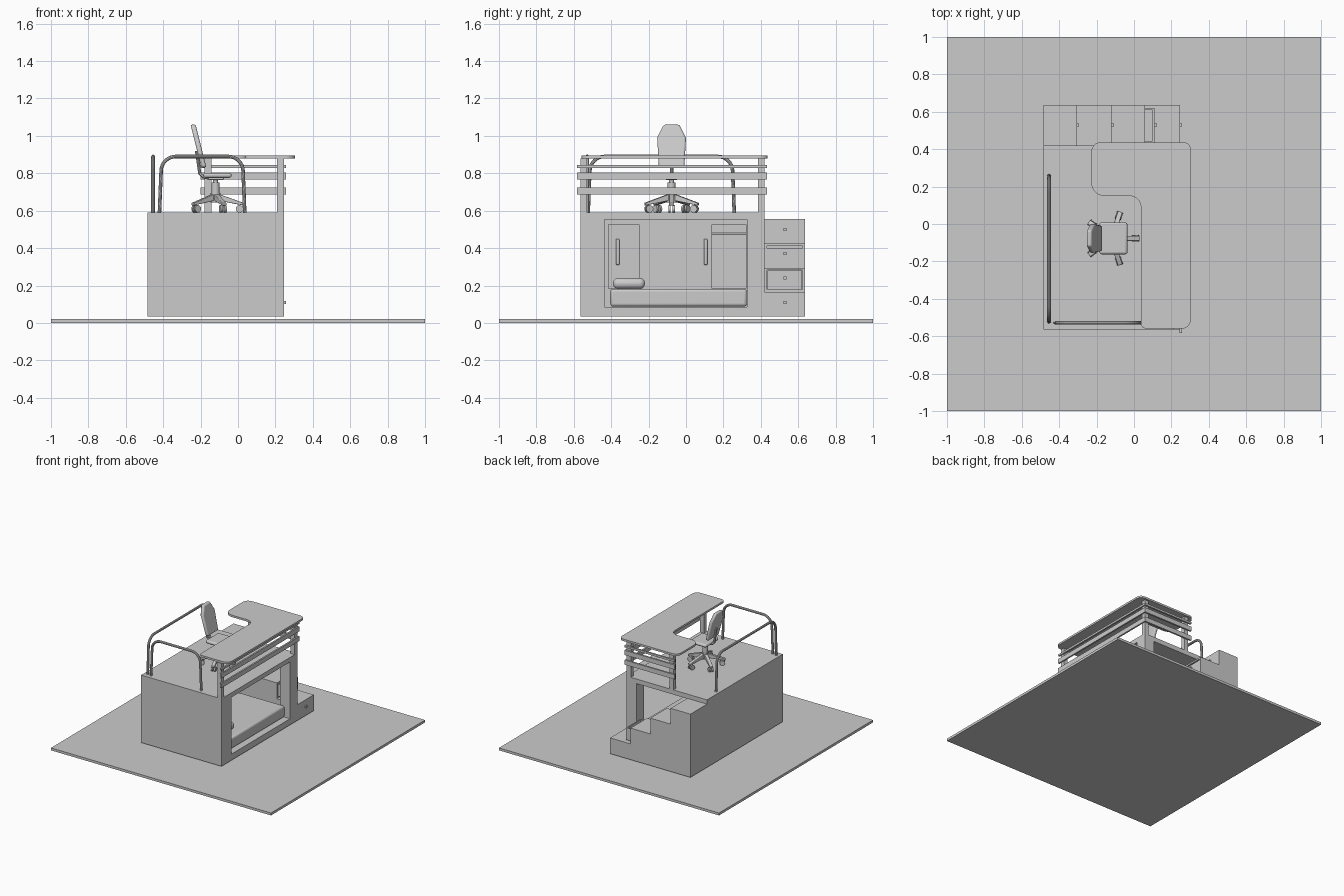
import bpy, bmesh
from math import pi, sin, cos
from mathutils import Vector, Matrix

if "Cube" in bpy.data.objects:
    bpy.data.objects.remove(bpy.data.objects["Cube"])


def finish(name, bm, bevel=0, segs=3):
    bmesh.ops.recalc_face_normals(bm, faces=bm.faces)
    me = bpy.data.meshes.new(name)
    bm.to_mesh(me)
    bm.free()
    ob = bpy.data.objects.new(name, me)
    bpy.context.collection.objects.link(ob)
    if bevel:
        m = ob.modifiers.new("bevel", 'BEVEL')
        m.width, m.segments, m.limit_method = bevel, segs, 'ANGLE'
    activate(ob)
    if bevel:
        bpy.ops.object.shade_smooth_by_angle()
    return ob


def activate(ob):
    bpy.ops.object.select_all(action='DESELECT')
    ob.select_set(True)
    bpy.context.view_layer.objects.active = ob


def box(name, x, y, z, bevel=0, segs=3):
    bm = bmesh.new()
    bmesh.ops.create_cube(bm, size=1)
    for v in bm.verts:
        v.co = [(a + b) / 2 + c * (b - a) for (a, b), c in zip((x, y, z), v.co)]
    return finish(name, bm, bevel, segs)


def prism(name, pts, lo, hi, axis, bevel=0):
    place = {'x': lambda a, b, h: (h, a, b), 'y': lambda a, b, h: (a, h, b),
             'z': lambda a, b, h: (a, b, h)}[axis]
    bm = bmesh.new()
    f = bm.faces.new([bm.verts.new(place(a, b, lo)) for a, b in pts])
    ext = bmesh.ops.extrude_face_region(bm, geom=[f])
    d = Vector(place(0, 0, hi - lo))
    for v in ext["geom"]:
        if isinstance(v, bmesh.types.BMVert):
            v.co += d
    return finish(name, bm, bevel)


def cylinder(name, r, depth, loc, axis='z', sides=20):
    rot = {'z': Matrix(), 'x': Matrix.Rotation(pi / 2, 4, 'Y'),
           'y': Matrix.Rotation(pi / 2, 4, 'X')}[axis]
    bm = bmesh.new()
    bmesh.ops.create_cone(bm, cap_ends=True, segments=sides, radius1=r, radius2=r,
                          depth=depth, matrix=Matrix.Translation(loc) @ rot)
    ob = finish(name, bm)
    bpy.ops.object.shade_smooth_by_angle()
    return ob


def fillet(pts, radii, closed=True, n=8):
    out = []
    for i, (p, r) in enumerate(zip(pts, radii)):
        p = Vector(p)
        if r == 0 or (not closed and i in (0, len(pts) - 1)):
            out.append(p)
            continue
        a = p + (Vector(pts[i - 1]) - p).normalized() * r
        b = p + (Vector(pts[(i + 1) % len(pts)]) - p).normalized() * r
        c = a + b - p
        for k in range(n + 1):
            t = k / n * pi / 2
            out.append(c + (a - c) * cos(t) + (b - c) * sin(t))
    return out


def tube(name, pts, r):
    cu = bpy.data.curves.new(name, 'CURVE')
    cu.dimensions, cu.bevel_depth, cu.bevel_resolution, cu.use_fill_caps = '3D', r, 3, True
    sp = cu.splines.new('POLY')
    sp.points.add(len(pts) - 1)
    for q, p in zip(sp.points, pts):
        q.co = (*p, 1)
    ob = bpy.data.objects.new(name, cu)
    bpy.context.collection.objects.link(ob)
    activate(ob)
    bpy.ops.object.convert(target='MESH')
    bpy.ops.object.shade_smooth_by_angle()


def cut(ob, *dims):
    c = box("cutter", *dims)
    c.hide_render = True
    m = ob.modifiers.new("cut", 'BOOLEAN')
    m.operation, m.object, m.solver = 'DIFFERENCE', c, 'EXACT'
    activate(ob)
    bpy.ops.object.modifier_apply(modifier=m.name)
    bpy.data.objects.remove(c)


# floor
box("floor", (-1, 1), (-1, 1), (0, 0.02))

# loft body with bed nook, stair-side opening and closet recess
body = box("loft_body", (-0.485, 0.245), (-0.565, 0.42), (0.035, 0.59))
cut(body, (-0.3, 0.4), (-0.435, 0.326), (0.086, 0.552))
cut(body, (-0.3, 0.155), (0.3, 0.5), (0.086, 0.552))
cut(body, (-0.46, -0.25), (-0.415, 0.32), (0.185, 0.525))

# sliding closet doors, handles and hanging rod
box("closet_door_left", (-0.325, -0.315), (-0.415, -0.02), (0.185, 0.525))
box("closet_door_right", (-0.312, -0.302), (-0.25, 0.14), (0.185, 0.525))
for n, x, y in (("left", -0.315, -0.365), ("right", -0.302, 0.105)):
    box("closet_handle_" + n, (x, x + 0.015), (y - 0.01, y + 0.01), (0.31, 0.45), 0.007)
cylinder("hanging_rod", 0.007, 0.18, (-0.39, 0.23, 0.48), 'y')

# mattress and pillow
box("mattress", (-0.295, 0.2), (-0.405, 0.326), (0.088, 0.182), 0.015)
box("pillow", (-0.22, 0.13), (-0.39, -0.22), (0.182, 0.24), 0.026, 4)

# stairs with drawers
xs = [-0.485, -0.305, -0.12, 0.06, 0.245]
zs = [0.555, 0.425, 0.295, 0.165]
prof = [(xs[4], 0.035), (xs[0], 0.035)]
for i, z in enumerate(zs):
    prof += [(xs[i], z), (xs[i + 1], z)]
stairs = prism("stairs", prof, 0.42, 0.635, 'y')
cut(stairs, (-0.11, 0.2), (0.433, 0.622), (0.178, 0.283))
cut(stairs, (-0.28, -0.05), (0.433, 0.622), (0.402, 0.412))
drawer = box("open_drawer", (-0.1, 0.11), (0.435, 0.62), (0.18, 0.28))
cut(drawer, (-0.09, 0.1), (0.445, 0.61), (0.19, 0.4))
for i, x in enumerate((xs[1], xs[2], 0.11, xs[4])):
    z = zs[i] - 0.055
    box("drawer_knob_%d" % i, (x, x + 0.012), (0.52, 0.536), (z - 0.008, z + 0.008))

# desk top
desk = [(-0.228, 0.437), (-0.228, 0.15), (0.037, 0.15), (0.037, -0.56), (0.304, -0.56), (0.304, 0.437)]
prism("desk_top", fillet(desk, [0.05, 0.07, 0.06, 0.03, 0.05, 0.04]), 0.88, 0.896, 'z')

# desk posts and rails
for n, x, y in (("front", 0.208, -0.565), ("corner", 0.208, 0.385), ("back", -0.18, 0.385)):
    box("desk_post_" + n, (x, x + 0.037), (y, y + 0.035), (0.59, 0.88))
for i, z in enumerate(((0.687, 0.725), (0.767, 0.805), (0.829, 0.845))):
    box("side_rail_%d" % i, (0.243, 0.256), (-0.583, 0.434), z)
    box("back_rail_%d" % i, (-0.2, 0.243), (0.42, 0.434), z)

# tubular guard rails
u = lambda a, b: fillet([(a, 0.59), (a + 0.012, 0.89), (b - 0.012, 0.89), (b, 0.59)],
                        [0, 0.075, 0.075, 0], False)
tube("left_guard_rail", [(-0.454, a, b) for a, b in u(-0.523, 0.258)], 0.01)
tube("front_guard_rail", [(a, -0.528, b) for a, b in u(-0.42, 0.036)], 0.01)

# chair base: five arms with twin casters
cx, cy = -0.12, -0.077
for i in range(5):
    m = Matrix.Translation((cx, cy, 0)) @ Matrix.Rotation(i * 2 * pi / 5, 4, 'Z')
    parts = [prism("chair_arm_%d" % i, [(0.01, 0.655), (0.01, 0.692), (0.15, 0.642), (0.15, 0.628)],
                   -0.013, 0.013, 'y', 0.003)]
    for s in (-1, 1):
        parts.append(cylinder("caster_%d" % i, 0.02, 0.012, (0.128, s * 0.011, 0.61), 'y', 16))
    for p in parts:
        p.matrix_world = m
cylinder("chair_hub", 0.026, 0.05, (cx, cy, 0.67))
cylinder("chair_column_lower", 0.021, 0.06, (cx, cy, 0.72))
cylinder("chair_column_upper", 0.013, 0.06, (cx, cy, 0.76))
box("seat_bracket", (-0.16, -0.075), (cy - 0.03, cy + 0.03), (0.765, 0.778), 0.003)
box("chair_seat", (-0.185, -0.035), (-0.162, 0.008), (0.776, 0.803), 0.012)

# chair back, leaning, with its support
half = [(0.068, 0.832), (0.077, 0.99), (0.042, 1.06)]
outline = half + [(-a, b) for a, b in reversed(half)]
back = prism("chair_back", [(cy + a, b) for a, b in outline], -0.014, 0.014, 'x', 0.009)
for v in back.data.vertices:
    v.co.x += -0.183 - (v.co.z - 0.832) * 0.25
tube("back_support", [(-0.14, cy, 0.772), (-0.185, cy, 0.78), (-0.205, cy, 0.8),
                      (-0.21, cy, 0.84), (-0.222, cy, 0.92)], 0.009)
